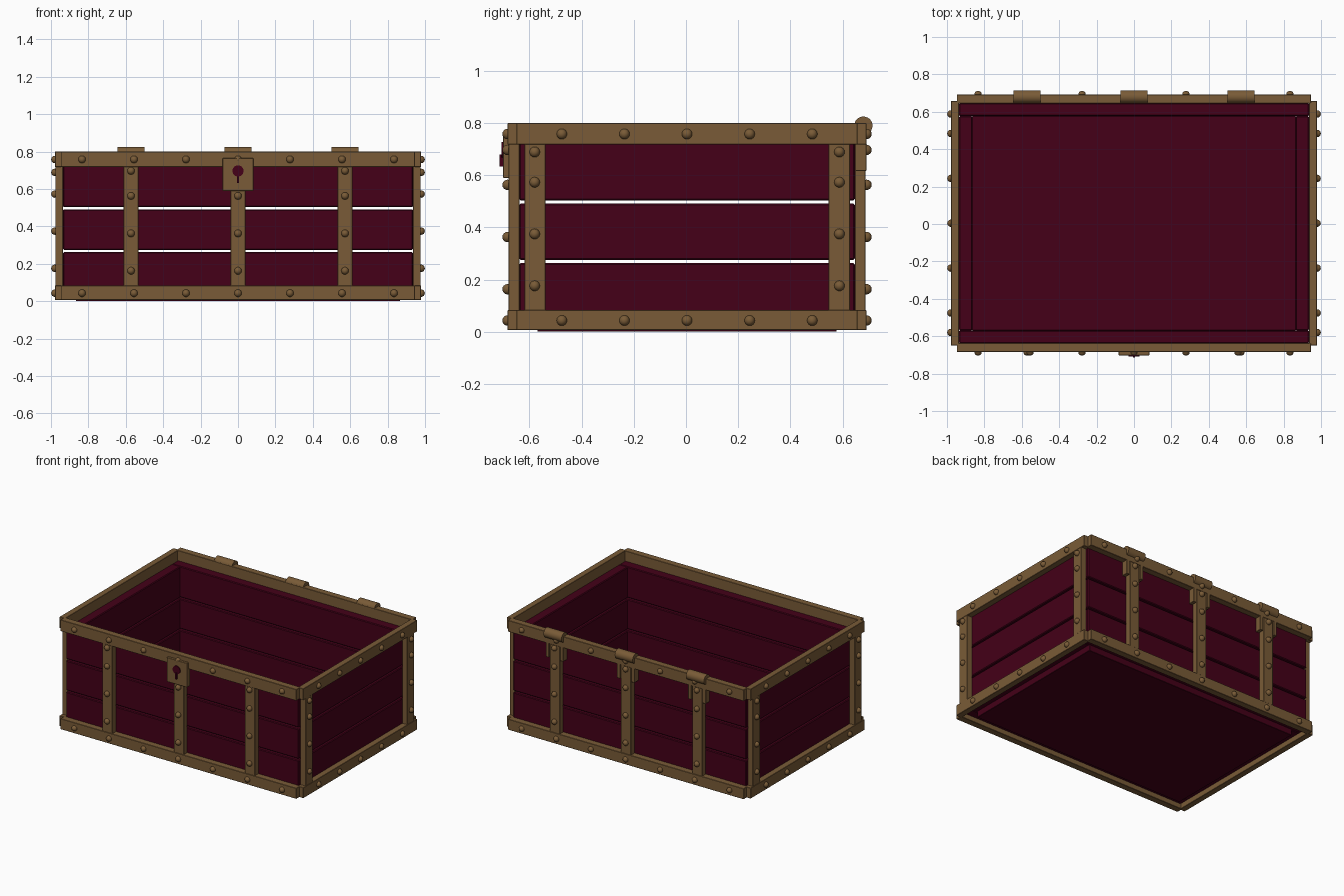
import bpy, bmesh, math
from mathutils import Matrix, Vector

if "Cube" in bpy.data.objects:
    bpy.data.objects.remove(bpy.data.objects["Cube"], do_unlink=True)


def material(name, rgb):
    m = bpy.data.materials.new(name)
    m.use_nodes = True
    m.diffuse_color = (*rgb, 1)
    m.node_tree.nodes["Principled BSDF"].inputs["Base Color"].default_value = (*rgb, 1)
    return m


BROWN = material("bronze brown", (0.192, 0.105, 0.038))
RED = material("dark wine red", (0.058, 0.0, 0.009))

YC = 0.004                    # middle of the box in depth
HX, HY = 0.979, 0.688         # outer faces of the metal frame
BX, BY = 0.935, 0.643         # outer faces of the boards
WALL = 0.07
TOP, BOTTOM, BAND = 0.8, 0.006, 0.077
STRAPS = (-0.572, 0, 0.572)


def finish(name, bm, mat, smooth=False):
    mesh = bpy.data.meshes.new(name)
    bm.to_mesh(mesh)
    bm.free()
    mesh.materials.append(mat)
    for p in mesh.polygons:
        p.use_smooth = smooth
    ob = bpy.data.objects.new(name, mesh)
    bpy.context.collection.objects.link(ob)
    return ob


def box(name, x, y, z, mat, bevel=0.002):
    """Bevelled block between the given (low, high) pairs, y relative to YC."""
    bm = bmesh.new()
    lo, hi = zip(sorted(x), sorted(y), sorted(z))
    lo, hi = Vector(lo), Vector(hi)
    mid = (lo + hi) / 2 + Vector((0, YC, 0))
    bmesh.ops.create_cube(bm, size=1, matrix=Matrix.Translation(mid) @ Matrix.Diagonal((*(hi - lo), 1)))
    ob = finish(name, bm, mat)
    if bevel:
        mod = ob.modifiers.new("Bevel", 'BEVEL')
        mod.width = bevel
        mod.segments = 1


def board(name, x, y, z):
    box(name, x, y, z, RED, 0.005)


def cylinder(name, radius, depth, matrix, mat):
    bm = bmesh.new()
    bmesh.ops.create_cone(bm, cap_ends=True, segments=24, radius1=radius,
                          radius2=radius, depth=depth, matrix=matrix)
    ob = finish(name, bm, mat)
    for p in ob.data.polygons:
        p.use_smooth = len(p.vertices) == 4


# Floor slab
box("floor", (-BX + WALL, BX - WALL), (-BY + WALL, BY - WALL), (0, 0.075), RED)

# Wall boards, three rows with open gaps between
for row, z in enumerate(((0.04, 0.263), (0.275, 0.491), (0.503, 0.727)), 1):
    for side, s in (("front", -1), ("back", 1)):
        board(f"{side}_board_{row}", (-BX, BX), (s * (BY - WALL), s * BY), z)
    for side, s in (("right", -1), ("left", 1)):
        board(f"{side}_board_{row}", (s * (BX - WALL), s * BX), (WALL - BY, BY - WALL), z)

# Horizontal frame bands
for level, z in (("top", (TOP - BAND - 0.005, TOP)), ("bottom", (BOTTOM, BOTTOM + BAND))):
    for side, s in (("front", -1), ("back", 1)):
        box(f"{side}_{level}_band", (-0.947, 0.947), (s * (BY - 0.003), s * HY), z, BROWN)
    for side, s in (("right", -1), ("left", 1)):
        box(f"{side}_{level}_band", (s * BX, s * HX), (-0.653, 0.653), z, BROWN)

# Vertical straps
STRAP_Z = (BOTTOM + BAND - 0.01, TOP - BAND + 0.01)
for side, s in (("front", -1), ("back", 1)):
    for i, x in enumerate(STRAPS, 1):
        box(f"{side}_strap_{i}", (x - 0.04, x + 0.04), (s * BY, s * (HY - 0.003)), STRAP_Z, BROWN)
for side, s in (("right", -1), ("left", 1)):
    for end, t in (("front", -1), ("back", 1)):
        box(f"{side}_{end}_strap", (s * BX, s * (HX - 0.002)), (t * 0.543, t * 0.624), STRAP_Z, BROWN)

# Rivets, gathered by side
rivets = {"front": [], "back": [], "right": [], "left": []}
BAND_Z = (0.043, 0.758)
for side, s in (("front", -1), ("back", 1)):
    for i in range(-3, 4):
        for z in BAND_Z:
            rivets[side].append((i * 0.278, s * HY, z))
    for x in STRAPS:
        for z in (0.163, 0.363, 0.563, 0.697):
            rivets[side].append((x, s * HY, z))
for side, s in (("right", -1), ("left", 1)):
    for i in range(-2, 3):
        for z in BAND_Z:
            rivets[side].append((s * HX, i * 0.24, z))
    for y in (-0.584, 0.584):
        for z in (0.176, 0.375, 0.573, 0.689):
            rivets[side].append((s * HX, y, z))
for side, spots in rivets.items():
    bm = bmesh.new()
    for x, y, z in spots:
        bmesh.ops.create_uvsphere(bm, u_segments=12, v_segments=8, radius=0.02,
                                  matrix=Matrix.Translation((x, y + YC, z)))
    finish(f"{side}_rivets", bm, BROWN, smooth=True)

# Hinges: a pair of lugs astride each back strap and a barrel on the rim
for i, x in enumerate(STRAPS, 1):
    for side, s in (("right", -1), ("left", 1)):
        box(f"hinge_{i}_{side}_lug", (x + s * 0.045, x + s * 0.071), (BY, HY), (0.617, 0.73), BROWN)
    turn = Matrix.Translation((x, 0.68, 0.79)) @ Matrix.Rotation(math.pi / 2, 4, 'Y')
    cylinder(f"hinge_{i}_barrel", 0.035, 0.144, turn, BROWN)

# Lock plate with keyhole
box("lock_plate", (-0.082, 0.082), (-0.706, -HY + 0.02), (0.59, 0.766), BROWN)
turn = Matrix.Translation((0, -0.70, 0.697)) @ Matrix.Rotation(math.pi / 2, 4, 'X')
cylinder("keyhole_round", 0.03, 0.016, turn, RED)
box("keyhole_slot", (-0.006, 0.006), (-0.718, -0.70), (0.633, 0.68), RED, 0)
